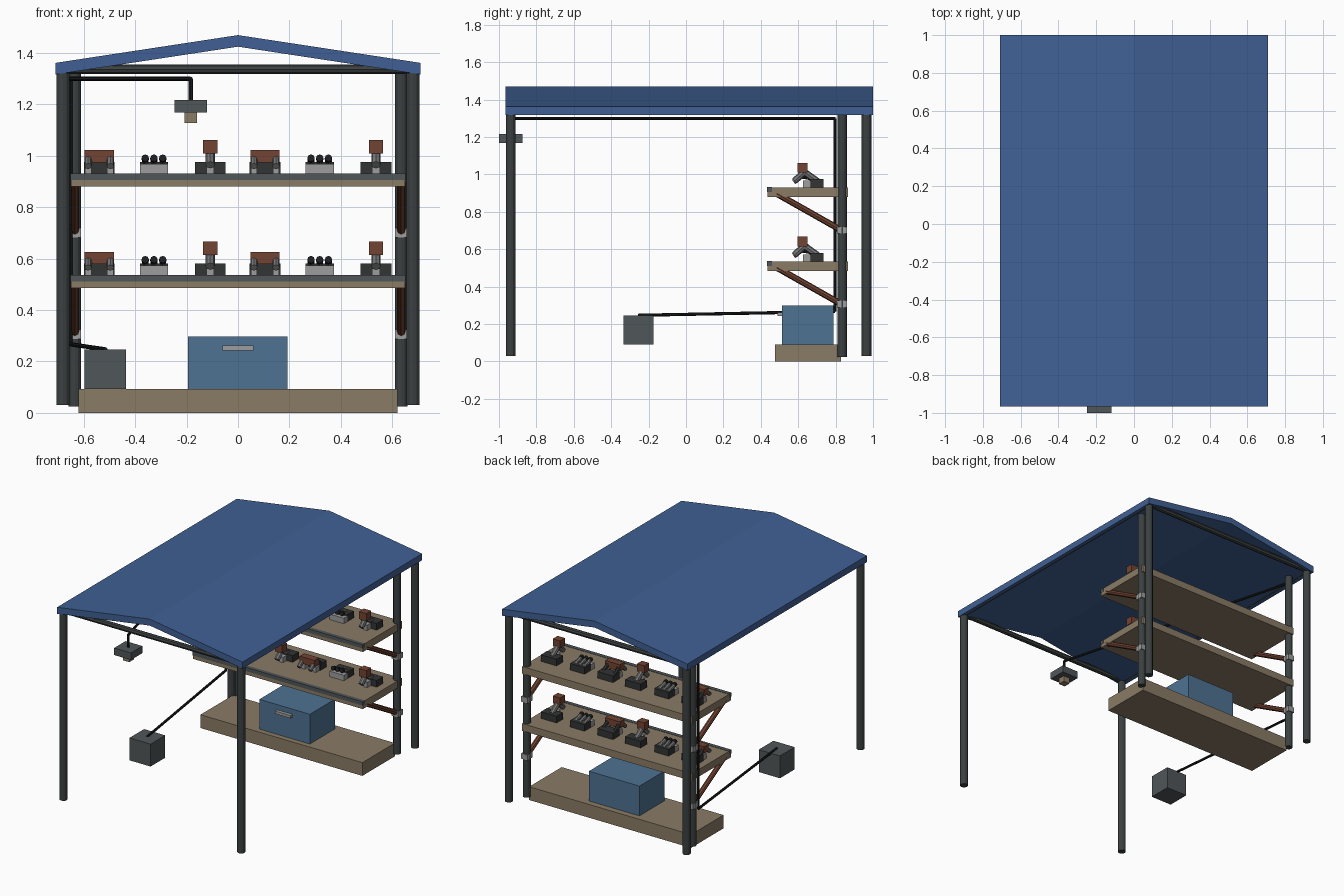
import bpy, bmesh, math
from mathutils import Vector

if "Cube" in bpy.data.objects:
    bpy.data.objects.remove(bpy.data.objects["Cube"])


def material(name, rgb):
    m = bpy.data.materials.new(name)
    m.diffuse_color = (*rgb, 1)
    m.use_nodes = True
    m.node_tree.nodes["Principled BSDF"].inputs["Base Color"].default_value = m.diffuse_color
    return m


ROOF = material("roof_blue", (0.052, 0.118, 0.30))
CHEST = material("chest_blue", (0.077, 0.17, 0.29))
TAN = material("board_tan", (0.255, 0.20, 0.132))
POST = material("post_grey", (0.045, 0.052, 0.052))
STEEL = material("weight_grey", (0.08, 0.093, 0.098))
LIGHT = material("light_grey", (0.34, 0.34, 0.34))
MID = material("pin_grey", (0.18, 0.18, 0.185))
RUST = material("rust_brown", (0.17, 0.057, 0.032))
CHAR = material("charcoal", (0.032, 0.033, 0.034))
BLACK = material("cable_black", (0.012, 0.013, 0.014))


def finish(name, bm, mat):
    bmesh.ops.recalc_face_normals(bm, faces=bm.faces)
    me = bpy.data.meshes.new(name)
    bm.to_mesh(me)
    bm.free()
    me.materials.append(mat)
    ob = bpy.data.objects.new(name, me)
    bpy.context.collection.objects.link(ob)
    return ob


def box(name, x, y, z, mat):
    """Box from (min, max) pairs on each axis."""
    bm = bmesh.new()
    bmesh.ops.create_cube(bm, size=1)
    for v in bm.verts:
        v.co = [a + (c + 0.5) * (b - a) for c, (a, b) in zip(v.co, (x, y, z))]
    return finish(name, bm, mat)


def rod(name, a, b, r, mat, sides=8):
    """Cylinder between two points."""
    a, b = Vector(a), Vector(b)
    d = b - a
    bm = bmesh.new()
    bmesh.ops.create_cone(bm, cap_ends=True, segments=sides, radius1=r,
                          radius2=r, depth=d.length)
    q = Vector((0, 0, 1)).rotation_difference(d)
    for v in bm.verts:
        v.co = q @ v.co + (a + b) / 2
    return finish(name, bm, mat)


# Gabled roof: extruded chevron
profile = [(-0.71, 1.317), (-0.71, 1.362), (0, 1.47), (0.71, 1.362),
           (0.71, 1.317), (0, 1.425)]
bm = bmesh.new()
ends = [[bm.verts.new((x, y, z)) for x, z in profile] for y in (-0.965, 1.0)]
for i in range(6):
    j = (i + 1) % 6
    bm.faces.new((ends[0][i], ends[0][j], ends[1][j], ends[1][i]))
for e in ends:
    bm.faces.new((e[0], e[1], e[2], e[5]))
    bm.faces.new((e[5], e[2], e[3], e[4]))
finish("roof", bm, ROOF)

# Corner posts, rack posts and top beams
for s in (-1, 1):
    for y in (-0.937, 0.965):
        rod("corner_post", (s * 0.681, y, 0.03), (s * 0.681, y, 1.322), 0.026, POST, 12)
    rod("rack_post", (s * 0.635, 0.835, 0.025), (s * 0.635, 0.835, 1.325), 0.025, POST, 12)
    rod("side_beam", (s * 0.681, -0.937, 1.335), (s * 0.681, 0.965, 1.335), 0.016, POST)
for y in (-0.937, 0.965):
    rod("cross_beam", (-0.681, y, 1.337), (0.681, y, 1.337), 0.018, POST)

# Base plinth and chest
box("base", (-0.62, 0.62), (0.475, 0.83), (0, 0.092), TAN)
box("chest", (-0.195, 0.192), (0.512, 0.788), (0.092, 0.298), CHEST)
box("chest_handle", (-0.06, 0.06), (0.49, 0.512), (0.243, 0.262), LIGHT)


def gadget_base(x, z):
    box("gadget_base", (x - 0.06, x + 0.06), (0.665, 0.735), (z, z + 0.046), CHAR)


def wide_gadget(x, z):
    gadget_base(x, z)
    box("wide_block", (x - 0.057, x + 0.057), (0.605, 0.655), (z + 0.045, z + 0.092), RUST)
    for s in (-0.043, 0.043):
        rod("wide_pin", (x + s, 0.575, z + 0.03), (x + s, 0.63, z + 0.07), 0.014, MID)
        rod("wide_arm", (x + s, 0.64, z + 0.07), (x + s, 0.70, z + 0.03), 0.013, CHAR)
        box("wide_foot", (x + s - 0.012, x + s + 0.012), (0.625, 0.665), (z, z + 0.035), LIGHT)


def triple_gadget(x, z):
    box("triple_base", (x - 0.055, x + 0.055), (0.665, 0.735), (z, z + 0.046), CHAR)
    box("triple_front", (x - 0.055, x + 0.055), (0.625, 0.665), (z, z + 0.038), LIGHT)
    for s in (-0.034, 0, 0.034):
        rod("triple_pin", (x + s, 0.71, z + 0.035), (x + s, 0.65, z + 0.056), 0.013, MID)
        rod("triple_tip", (x + s, 0.65, z + 0.056), (x + s, 0.63, z + 0.062), 0.0145, BLACK)


def tall_gadget(x, z):
    gadget_base(x, z)
    box("tall_block", (x - 0.028, x + 0.028), (0.597, 0.65), (z + 0.08, z + 0.132), RUST)
    rod("tall_pin", (x, 0.58, z + 0.035), (x, 0.63, z + 0.08), 0.018, MID)
    rod("tall_arm", (x, 0.63, z + 0.085), (x, 0.70, z + 0.035), 0.018, MID)
    box("tall_foot", (x - 0.015, x + 0.015), (0.625, 0.665), (z, z + 0.038), LIGHT)


# Two shelves with braces, clamps and gadgets
for top in (0.535, 0.93):
    box("shelf", (-0.65, 0.65), (0.437, 0.865), (top - 0.05, top), TAN)
    box("shelf_edge", (-0.652, 0.652), (0.433, 0.46), (top - 0.024, top + 0.002), STEEL)
    for s in (-1, 1):
        x = s * 0.635
        rod("brace", (x, 0.485, top - 0.033), (x, 0.83, top - 0.228), 0.017, RUST)
        box("brace_clamp", (x - 0.024, x + 0.024), (0.808, 0.862),
            (top - 0.247, top - 0.21), LIGHT)
    for start in (-0.54, 0.105):
        wide_gadget(start, top)
        triple_gadget(start + 0.213, top)
        tall_gadget(start + 0.432, top)

# Hanging head and counterweight joined by one cable
box("hanging_head", (-0.248, -0.12), (-1.0, -0.875), (1.168, 1.217), STEEL)
box("head_nozzle", (-0.209, -0.159), (-0.962, -0.912), (1.128, 1.168), TAN)
box("weight", (-0.597, -0.435), (-0.335, -0.175), (0.092, 0.247), STEEL)
path = [(-0.184, -0.937, 1.21), (-0.184, -0.937, 1.30), (-0.652, 0.797, 1.30),
        (-0.652, 0.797, 0.267), (-0.516, -0.255, 0.247)]
for a, b in zip(path, path[1:]):
    rod("cable", a, b, 0.0085, BLACK)
